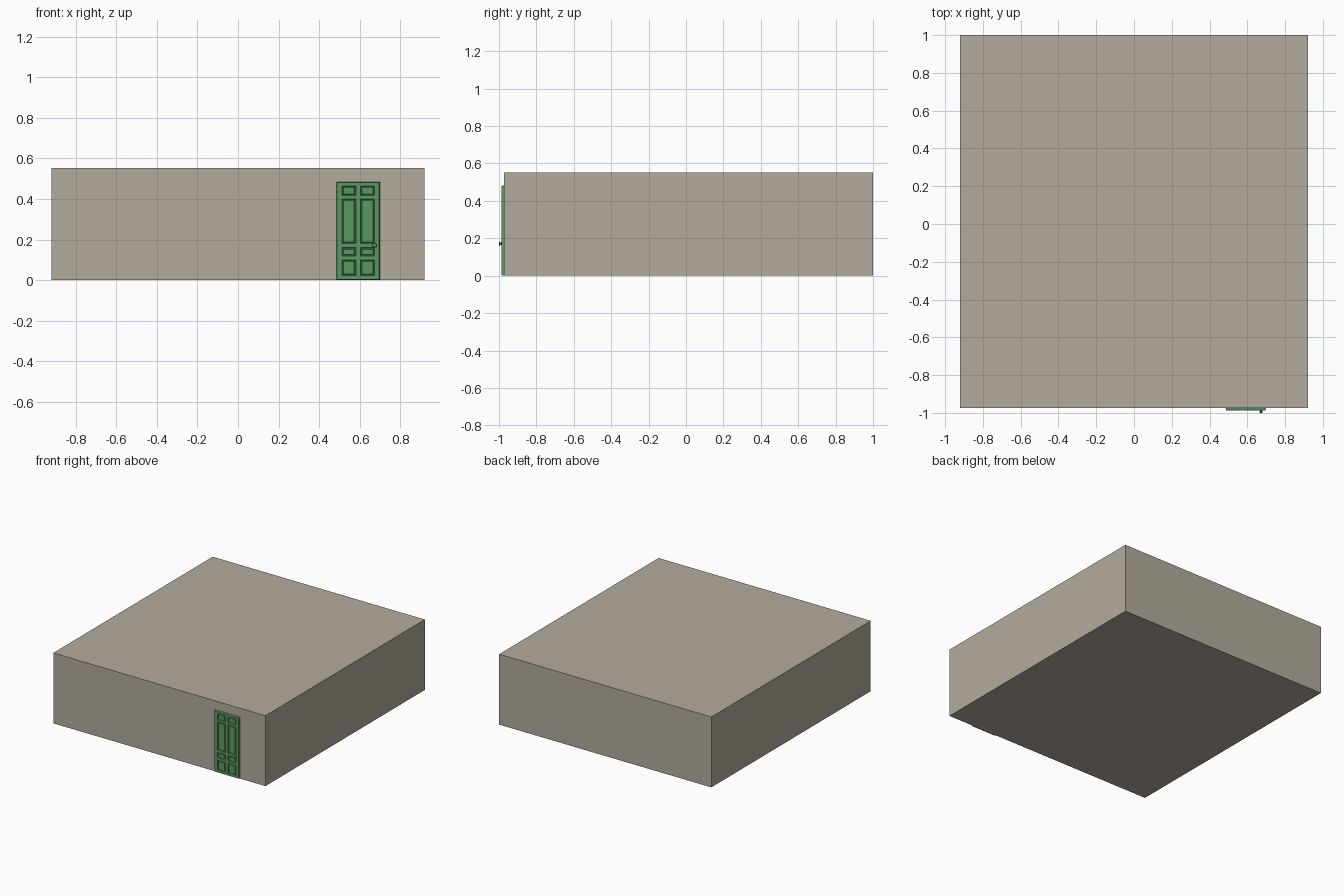
import bpy, bmesh
from math import pi

if "Cube" in bpy.data.objects:
    bpy.data.objects.remove(bpy.data.objects["Cube"])

WALL_Y, FRONT_Y = -0.974, -0.987


def material(name, rgb):
    m = bpy.data.materials.new(name)
    m.diffuse_color = (*rgb, 1)
    m.use_nodes = True
    m.node_tree.nodes["Principled BSDF"].inputs["Base Color"].default_value = m.diffuse_color
    return m


def finish(bm, name, mat):
    bmesh.ops.recalc_face_normals(bm, faces=bm.faces)
    me = bpy.data.meshes.new(name)
    bm.to_mesh(me)
    bm.free()
    ob = bpy.data.objects.new(name, me)
    me.materials.append(mat)
    bpy.context.collection.objects.link(ob)
    return ob


stone = material("stone", (0.45, 0.41, 0.34))
green = material("green_paint", (0.10, 0.32, 0.12))

# building block
bm = bmesh.new()
bmesh.ops.create_cube(bm, size=1)
for v in bm.verts:
    v.co.x *= 1.84
    v.co.y = WALL_Y if v.co.y < 0 else 1.0
    v.co.z = 0.0 if v.co.z < 0 else 0.552
finish(bm, "building", stone)

# door face: a grid whose odd cells become panels
xs = [0.488, 0.512, 0.581, 0.604, 0.673, 0.696]
zs = [0.004, 0.022, 0.099, 0.118, 0.160, 0.180, 0.400, 0.417, 0.464, 0.480]
bm = bmesh.new()
grid = [[bm.verts.new((x, FRONT_Y, z)) for z in zs] for x in xs]
panels = []
for i in range(len(xs) - 1):
    for j in range(len(zs) - 1):
        f = bm.faces.new((grid[i][j], grid[i + 1][j], grid[i + 1][j + 1], grid[i][j + 1]))
        if i % 2 and j % 2:
            panels.append(f)

# door sides flare slightly back to the wall
rim = [e for e in bm.edges if e.is_boundary]
res = bmesh.ops.extrude_edge_only(bm, edges=rim)
for v in (g for g in res["geom"] if isinstance(g, bmesh.types.BMVert)):
    v.co.y = WALL_Y
    v.co.x += 0.003 if v.co.x > 0.69 else -0.003 if v.co.x < 0.49 else 0
    v.co.z += 0.003 if v.co.z > 0.47 else -0.004 if v.co.z < 0.01 else 0
bmesh.ops.contextual_create(bm, geom=[e for e in bm.edges if e.is_boundary])
bmesh.ops.recalc_face_normals(bm, faces=bm.faces)

# sunken moulding with a raised field in each panel
for thickness, depth in ((0.004, -0.008), (0.004, 0.0), (0.004, 0.005)):
    bmesh.ops.inset_individual(bm, faces=panels, thickness=thickness, depth=depth)
finish(bm, "door", green)

# door knob: lathe profile (radius, y) around the y axis
profile = [(0.0, -0.985), (0.008, -0.985), (0.008, -0.988), (0.004, -0.989), (0.004, -0.991),
           (0.009, -0.993), (0.011, -0.996), (0.008, -0.999), (0.0, -1.0)]
bm = bmesh.new()
vs = [bm.verts.new((0.673 + r, y, 0.171)) for r, y in profile]
es = [bm.edges.new(p) for p in zip(vs, vs[1:])]
bmesh.ops.spin(bm, geom=vs + es, cent=(0.673, 0, 0.171), axis=(0, 1, 0), angle=2 * pi, steps=16)
bmesh.ops.remove_doubles(bm, verts=bm.verts, dist=0.0003)
knob = finish(bm, "door_knob", green)
for p in knob.data.polygons:
    p.use_smooth = True
